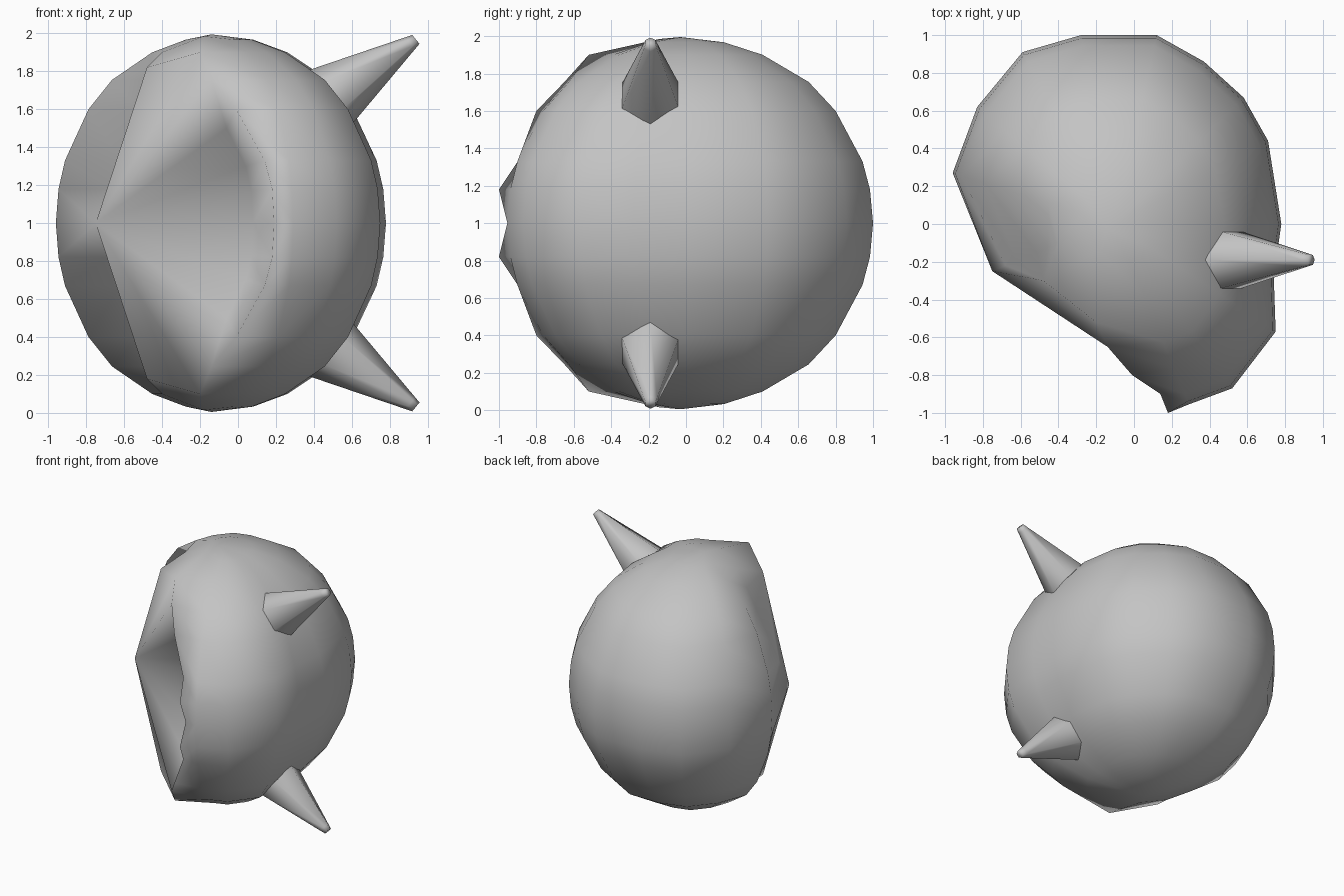
import bpy, bmesh, math
from mathutils import Vector

if "Cube" in bpy.data.objects:
    bpy.data.objects.remove(bpy.data.objects["Cube"])

grey = bpy.data.materials.new("plain grey")
grey.diffuse_color = (0.55, 0.55, 0.55, 1)
grey.use_nodes = True
grey.node_tree.nodes["Principled BSDF"].inputs["Base Color"].default_value = grey.diffuse_color

def finish(bm, name):
    bmesh.ops.remove_doubles(bm, verts=bm.verts, dist=0.001)
    bmesh.ops.recalc_face_normals(bm, faces=bm.faces)
    for f in bm.faces:
        f.smooth = True
    me = bpy.data.meshes.new(name)
    bm.to_mesh(me)
    bm.free()
    me.materials.append(grey)
    ob = bpy.data.objects.new(name, me)
    bpy.context.collection.objects.link(ob)
    return ob

# Widest outline of the shell, from the left of the mouth round the back
OUTLINE = [(-.96, .27), (-.83, .62), (-.59, .91), (-.28, 1), (.12, 1), (.37, .86), (.58, .67),
           (.71, .44), (.78, 0), (.74, -.28), (.75, -.57), (.52, -.87), (.29, -.955)]
CENTRE = Vector((-.1, 0))
APEX = Vector((-.75, -.25, 0))
CORNER = Vector((-.48, -.3, .82))
RIDGE = Vector((-.4, -.1, .9))
# Jagged lip of the mouth, from the middle upward, and the hollow behind it
LIP = [Vector(p) for p in [(.19, -.94, 0), (.18, -1, .18), (.14, -.9, .33), (-.01, -.8, .6),
                           (-.14, -.65, .755), (-.2, -.52, .9)]]
HOLLOW = [Vector(p) for p in [(.08, -.45, 0), (.07, -.46, .17), (.04, -.5, .3), (-.06, -.56, .5)]] + LIP[4:]

def ring(z, k=1):
    s = k * math.sqrt(1 - z * z)
    return [Vector((*(CENTRE + (Vector(p) - CENTRE) * s), z)) for p in OUTLINE]

# Body: upper half rows, mirrored to the lower half
rows = []
for i, lip in enumerate(LIP):
    left = APEX.lerp(RIDGE, lip.z / LIP[-1].z)
    rows.append([left] + ring(lip.z, .94 if i == 5 else 1) + [lip])
crown = [Vector((-.18, -.14, .985))] + ring(.967, .8)
crown.append(crown[0])
rows.append(crown)
pole = Vector((-.14, -.03, .995))

bm = bmesh.new()
for side in (1, -1):
    def face(*pts):
        uniq = []
        for p in pts:
            if all((p - q).length > 1e-4 for q in uniq):
                uniq.append(p)
        if len(uniq) > 2:
            bm.faces.new([bm.verts.new((p.x, p.y, 1 + side * p.z)) for p in uniq])
    for a, b in zip(rows, rows[1:]):
        for j in range(len(a) - 1):
            face(a[j], a[j + 1], b[j + 1], b[j])
    for j in range(len(crown) - 1):
        face(crown[j], crown[j + 1], pole)
    # Mouth corner flap beside the ridge
    face(RIDGE, crown[0], CORNER)
    face(crown[0], LIP[-1], CORNER)
    for a, b in zip(rows[:5], rows[1:6]):
        face(a[0], b[0], CORNER)
    # Mouth: fan from the far corner into the hollow, then wall out to the lip
    for k in range(len(LIP) - 1):
        face(APEX, HOLLOW[k], HOLLOW[k + 1])
        face(HOLLOW[k], LIP[k], LIP[k + 1], HOLLOW[k + 1])
    face(APEX, LIP[-1], CORNER)
finish(bm, "body")

# Horns: tapered six-sided spikes above and below
for side, name in ((1, "upper_horn"), (-1, "lower_horn")):
    axis = Vector((.435, 0, .29)).normalized()
    across = Vector((.23, 0, -.28)).normalized()
    base, tip = Vector((.495, -.19, .67)), Vector((.925, -.19, .96))
    rings = []
    bm = bmesh.new()
    for c, r in ((base - axis * .05, .185), (base, .18), (tip - axis * .02, .04), (tip + axis * .015, .03)):
        vs = []
        for k in range(6):
            t = k * math.pi / 3
            p = c + across * (r * math.cos(t)) + Vector((0, r * math.sin(t), 0))
            vs.append(bm.verts.new((p.x, p.y, 1 + side * p.z)))
        rings.append(vs)
    for a, b in zip(rings, rings[1:]):
        for k in range(6):
            bm.faces.new((a[k], a[(k + 1) % 6], b[(k + 1) % 6], b[k]))
    bm.faces.new(rings[0])
    bm.faces.new(rings[-1])
    finish(bm, name)
